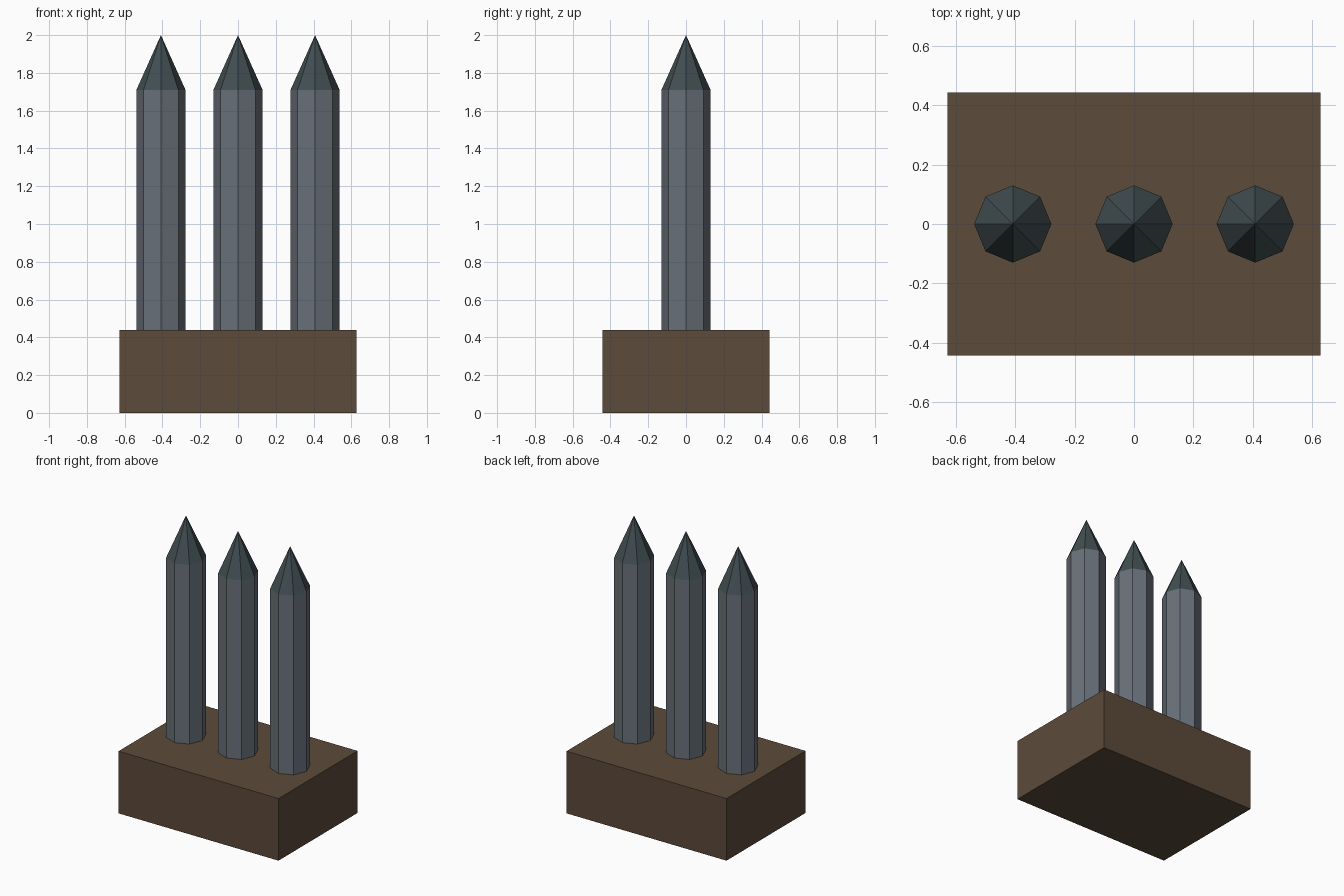
import bpy

cube = bpy.data.objects.get("Cube")
if cube:
    bpy.data.objects.remove(cube, do_unlink=True)


def material(name, color):
    mat = bpy.data.materials.new(name)
    mat.use_nodes = True
    mat.diffuse_color = (*color, 1)
    bsdf = next(n for n in mat.node_tree.nodes if n.type == "BSDF_PRINCIPLED")
    bsdf.inputs["Base Color"].default_value = (*color, 1)
    return mat


def finish(name, mat):
    obj = bpy.context.object
    obj.name = name
    obj.data.materials.append(mat)
    return obj


wood = material("dark brown wood", (0.107, 0.069, 0.042))
steel = material("grey steel", (0.138, 0.162, 0.188))
dark_steel = material("dark steel", (0.054, 0.076, 0.084))

BASE_TOP, SHAFT_TOP, TIP_TOP = 0.44, 1.71, 2.0
RADIUS, SPACING = 0.13, 0.408

# Wooden base block
bpy.ops.mesh.primitive_cube_add(size=1, location=(0, 0, BASE_TOP / 2))
base = finish("base_block", wood)
base.scale = (1.254, 0.884, BASE_TOP)

# Row of octagonal spikes, each a shaft with a pointed tip
for side, i in (("right", -1), ("middle", 0), ("left", 1)):
    x = i * SPACING
    bpy.ops.mesh.primitive_cylinder_add(
        vertices=8, radius=RADIUS, depth=SHAFT_TOP - BASE_TOP,
        location=(x, 0, (BASE_TOP + SHAFT_TOP) / 2))
    finish(f"{side}_spike_shaft", steel)
    bpy.ops.mesh.primitive_cone_add(
        vertices=8, radius1=RADIUS, radius2=0, depth=TIP_TOP - SHAFT_TOP,
        location=(x, 0, (SHAFT_TOP + TIP_TOP) / 2))
    finish(f"{side}_spike_tip", dark_steel)
